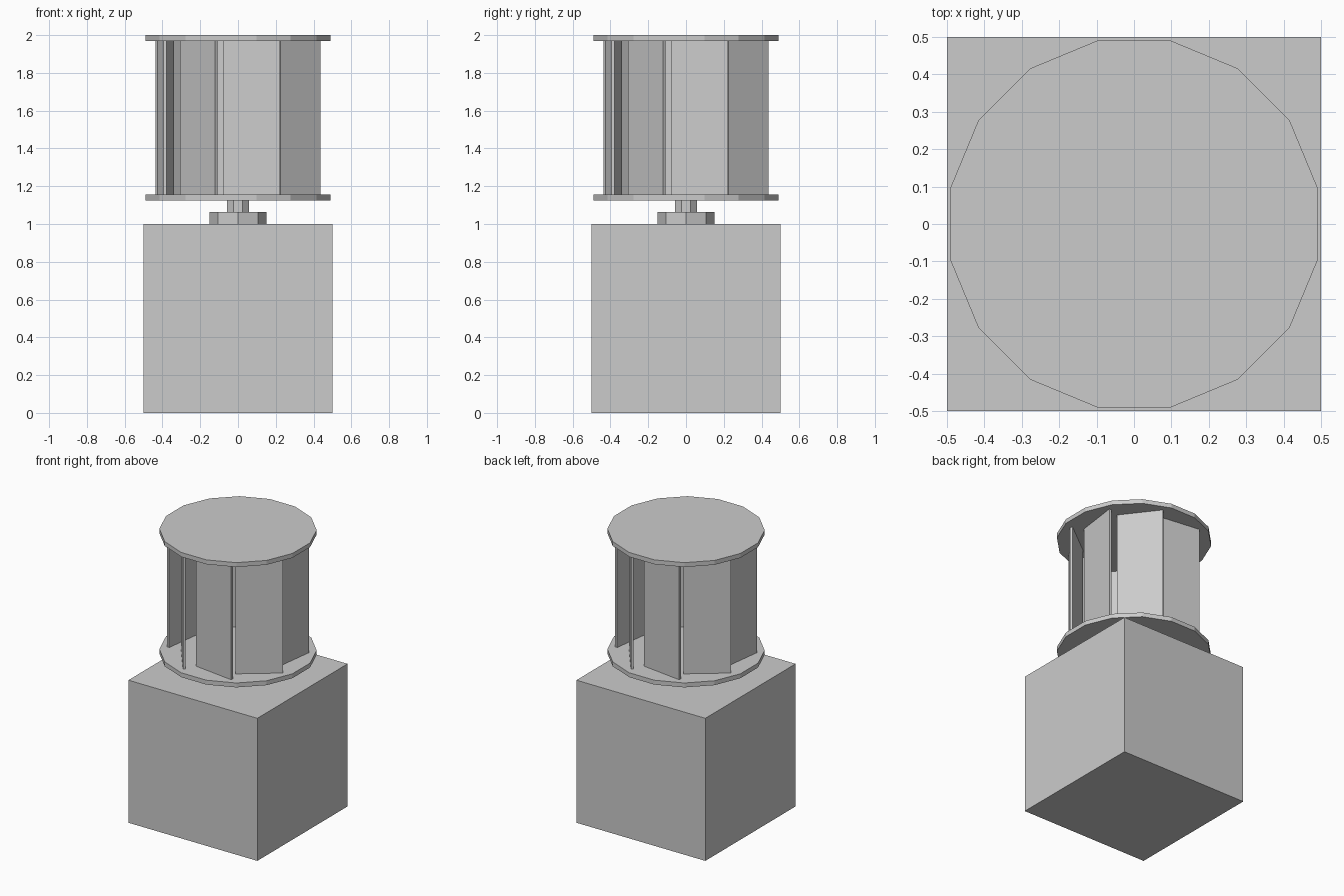
import bpy
import math
from mathutils import Vector

if "Cube" in bpy.data.objects:
    bpy.data.objects.remove(bpy.data.objects["Cube"])


def prism(name, sides, radius, z0, z1, turn=0.0):
    bpy.ops.mesh.primitive_cylinder_add(
        vertices=sides, radius=radius, depth=z1 - z0,
        location=(0, 0, (z0 + z1) / 2), rotation=(0, 0, turn))
    bpy.context.object.name = name


def box(name, size, location, turn=0.0):
    bpy.ops.mesh.primitive_cube_add(size=1, location=location, rotation=(0, 0, turn))
    obj = bpy.context.object
    obj.name = name
    obj.scale = size


# Base block
box("base_block", (1, 1, 1), (0, 0, 0.5))

# Hub and short shaft between block and rotor
prism("hub_collar", 8, 0.15, 1.0, 1.0625)
prism("shaft", 8, 0.0625, 1.0625, 1.125, math.pi / 8)

# Rotor end plates
prism("lower_plate", 16, 0.5, 1.125, 1.156, math.pi / 16)
prism("upper_plate", 16, 0.5, 1.969, 2.0, math.pi / 16)

# Eight slanted rotor blades, repeated around the axis
outer = Vector((0.223, -0.386))
inner = Vector((-0.077, -0.346))
middle = (outer + inner) / 2
span = outer - inner
slant = math.atan2(span.y, span.x)
heading = math.atan2(middle.y, middle.x)
for i in range(8):
    step = i * math.pi / 4
    a = heading + step
    box(f"blade_{i + 1}", (span.length, 0.017, 0.813),
        (middle.length * math.cos(a), middle.length * math.sin(a), 1.5625),
        slant + step)
